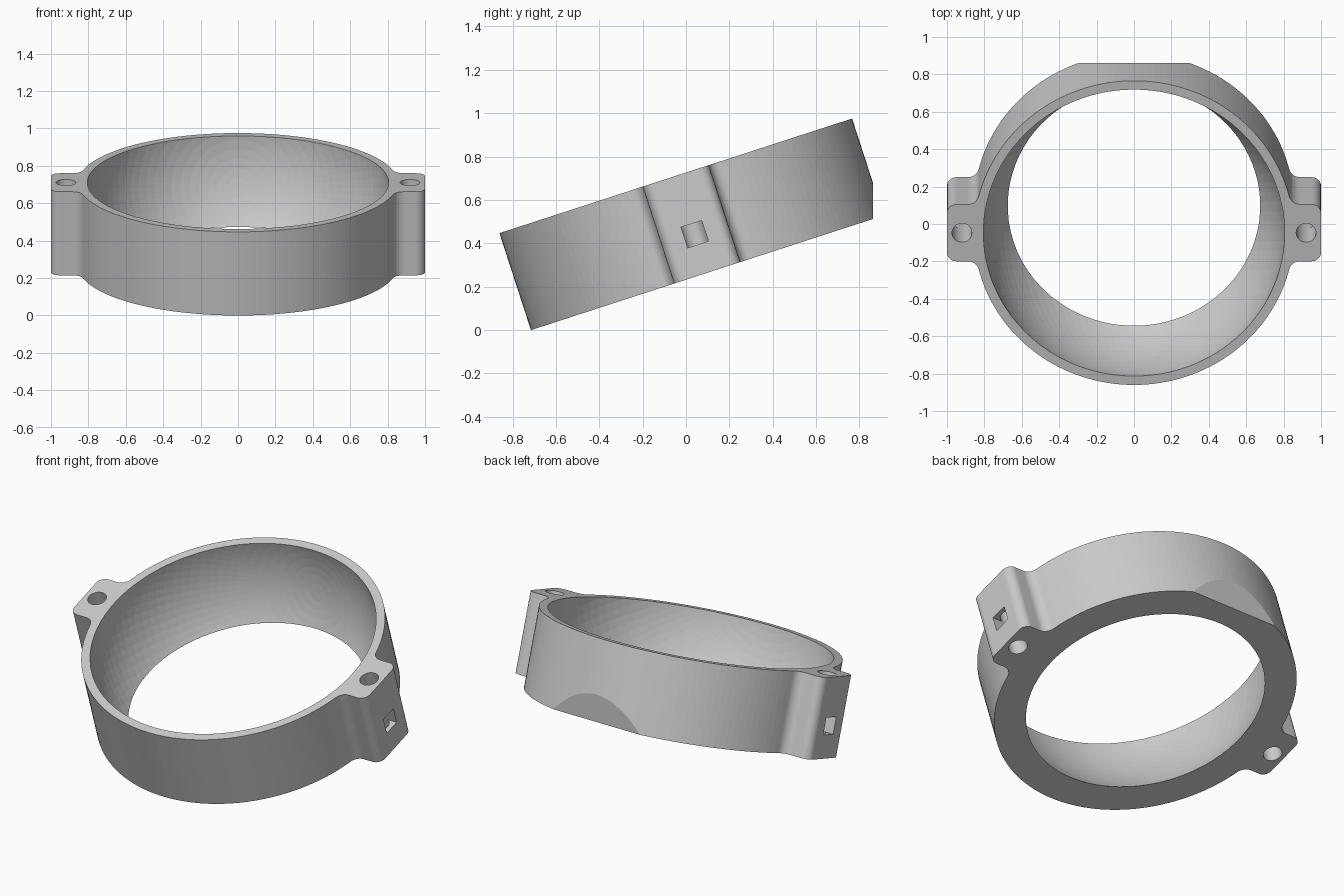
import bpy, bmesh
from math import radians, pi, sin, cos, sqrt, atan2
from mathutils import Matrix, Vector

if "Cube" in bpy.data.objects:
    bpy.data.objects.remove(bpy.data.objects["Cube"])

R, H = 0.855, 0.47            # outer radius and height of the ring
EAR, FILLET, CORNER = 0.16, 0.06, 0.05
TILT = Matrix.Translation((0, 0.098, 0.264)) @ Matrix.Rotation(radians(18), 4, 'X')


def make(name, bm, matrix=Matrix()):
    bm.transform(matrix)
    bmesh.ops.recalc_face_normals(bm, faces=bm.faces)
    me = bpy.data.meshes.new(name)
    bm.to_mesh(me)
    bm.free()
    ob = bpy.data.objects.new(name, me)
    bpy.context.collection.objects.link(ob)
    return ob


def arc(cx, cy, r, a0, a1, n):
    return [(cx + r * cos(a0 + (a1 - a0) * i / n),
             cy + r * sin(a0 + (a1 - a0) * i / n)) for i in range(n + 1)]


# Quarter outline: ear corner, concave fillet, then ring arc up to the y axis
fy = EAR + FILLET
fx = sqrt((R + FILLET) ** 2 - fy ** 2)
a = atan2(fy, fx)
quarter = arc(1 - CORNER, EAR - CORNER, CORNER, 0, pi / 2, 8)
quarter += arc(fx, fy, FILLET, -pi / 2, a - pi, 8)
quarter += arc(0, 0, R, a, pi / 2, 32)[1:]
half = quarter + [(-x, y) for x, y in quarter[-2::-1]]
outline = half + [(x, -y) for x, y in half[::-1]]

# Ring body with ears, extruded and tilted
bm = bmesh.new()
face = bm.faces.new([bm.verts.new((x, y, 0)) for x, y in outline])
ext = bmesh.ops.extrude_face_region(bm, geom=[face])
bmesh.ops.translate(bm, vec=(0, 0, H),
                    verts=[v for v in ext['geom'] if isinstance(v, bmesh.types.BMVert)])
ring = make("mounting_ring", bm, TILT)


def box(name, centre, size, matrix=Matrix()):
    bm = bmesh.new()
    bmesh.ops.create_cube(bm, size=1, matrix=Matrix.Translation(centre) @ Matrix.Diagonal((*size, 1)))
    return make(name, bm, matrix)


# Spherical inner bore
bm = bmesh.new()
bmesh.ops.create_uvsphere(bm, u_segments=96, v_segments=48, radius=0.806)
centre = TILT @ Vector((0, 0, H - 0.03))
cutters = [make("bore_cutter", bm, Matrix.Translation(centre) @ Matrix.Rotation(pi / 2, 4, 'X'))]

# Upright flat at the low back edge
cutters.append(box("back_flat_cutter", (0, 1.362, 0.5), (2, 1, 2)))

# Screw holes and square side pockets in the ears
for s in (-1, 1):
    bm = bmesh.new()
    bmesh.ops.create_cone(bm, cap_ends=True, segments=32, radius1=0.053, radius2=0.053,
                          depth=1, matrix=Matrix.Translation((s * 0.92, 0, H / 2)))
    cutters.append(make("screw_hole_cutter", bm, TILT))
    cutters.append(box("pocket_cutter", (s * 0.98, 0, 0.187), (0.12, 0.1, 0.1), TILT))

bpy.context.view_layer.objects.active = ring
for c in cutters:
    c.hide_render = True
    m = ring.modifiers.new(c.name, 'BOOLEAN')
    m.operation, m.solver, m.object = 'DIFFERENCE', 'EXACT', c
    bpy.ops.object.modifier_apply(modifier=m.name)
for c in cutters:
    bpy.data.objects.remove(c)
